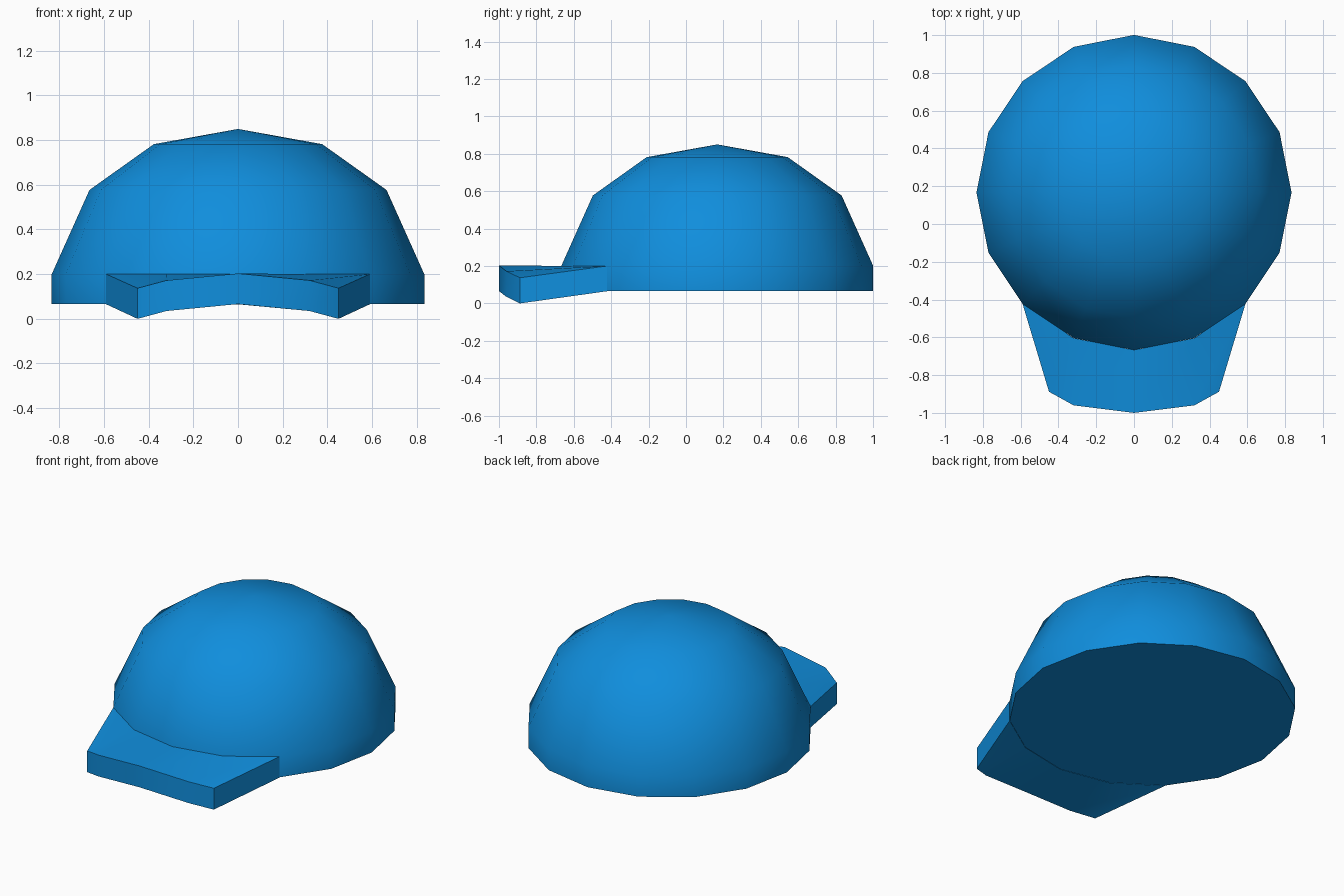
import bpy, bmesh, math

if "Cube" in bpy.data.objects:
    bpy.data.objects.remove(bpy.data.objects["Cube"])

CENTRE_Y, SIDES = 0.167, 16

blue = bpy.data.materials.new("cap_blue")
blue.diffuse_color = (0.005, 0.27, 0.72, 1)
blue.use_nodes = True
blue.node_tree.nodes["Principled BSDF"].inputs["Base Color"].default_value = blue.diffuse_color


def finish(bm, name, angle):
    bmesh.ops.recalc_face_normals(bm, faces=bm.faces)
    mesh = bpy.data.meshes.new(name)
    bm.to_mesh(mesh)
    bm.free()
    mesh.materials.append(blue)
    obj = bpy.data.objects.new(name, mesh)
    bpy.context.collection.objects.link(obj)
    bpy.ops.object.select_all(action='DESELECT')
    obj.select_set(True)
    bpy.context.view_layer.objects.active = obj
    bpy.ops.object.shade_smooth_by_angle(angle=math.radians(angle))
    return obj


# Crown: stacked 16-sided rings closed by a flat base and a point on top
bm = bmesh.new()
rings = []
for radius, z in [(0.834, 0.067), (0.834, 0.2), (0.665, 0.577), (0.377, 0.782)]:
    rings.append([bm.verts.new((radius * math.sin(math.tau * i / SIDES),
                                CENTRE_Y + radius * math.cos(math.tau * i / SIDES), z))
                  for i in range(SIDES)])
apex = bm.verts.new((0, CENTRE_Y, 0.85))
bm.faces.new(rings[0])
for i in range(SIDES):
    j = (i + 1) % SIDES
    for low, high in zip(rings, rings[1:]):
        bm.faces.new((low[i], low[j], high[j], high[i]))
    bm.faces.new((rings[-1][i], rings[-1][j], apex))
finish(bm, "crown", 45)

# Brim: a drooping slab between the crown wall and the front edge
half_inner = [(0.59, -0.423, 0.2), (0.319, -0.604, 0.2), (0, -0.667, 0.2)]
half_outer = [(0.45, -0.888, 0.137), (0.32, -0.96, 0.172), (0, -1.0, 0.203)]


def mirrored(points):
    return points + [(-x, y, z) for x, y, z in reversed(points[:-1])]


bm = bmesh.new()
inner, outer = mirrored(half_inner), mirrored(half_outer)


def row(points, drop):
    return [bm.verts.new((x, y, z - drop)) for x, y, z in points]


top_in, top_out = row(inner, 0), row(outer, 0)
low_in, low_out = row(inner, 0.135), row(outer, 0.137)
for i in range(4):
    for a, b in ((top_in, top_out), (top_out, low_out), (low_out, low_in), (low_in, top_in)):
        bm.faces.new((a[i], a[i + 1], b[i + 1], b[i]))
for i in (0, 4):
    bm.faces.new((top_in[i], top_out[i], low_out[i], low_in[i]))
finish(bm, "brim", 30)
